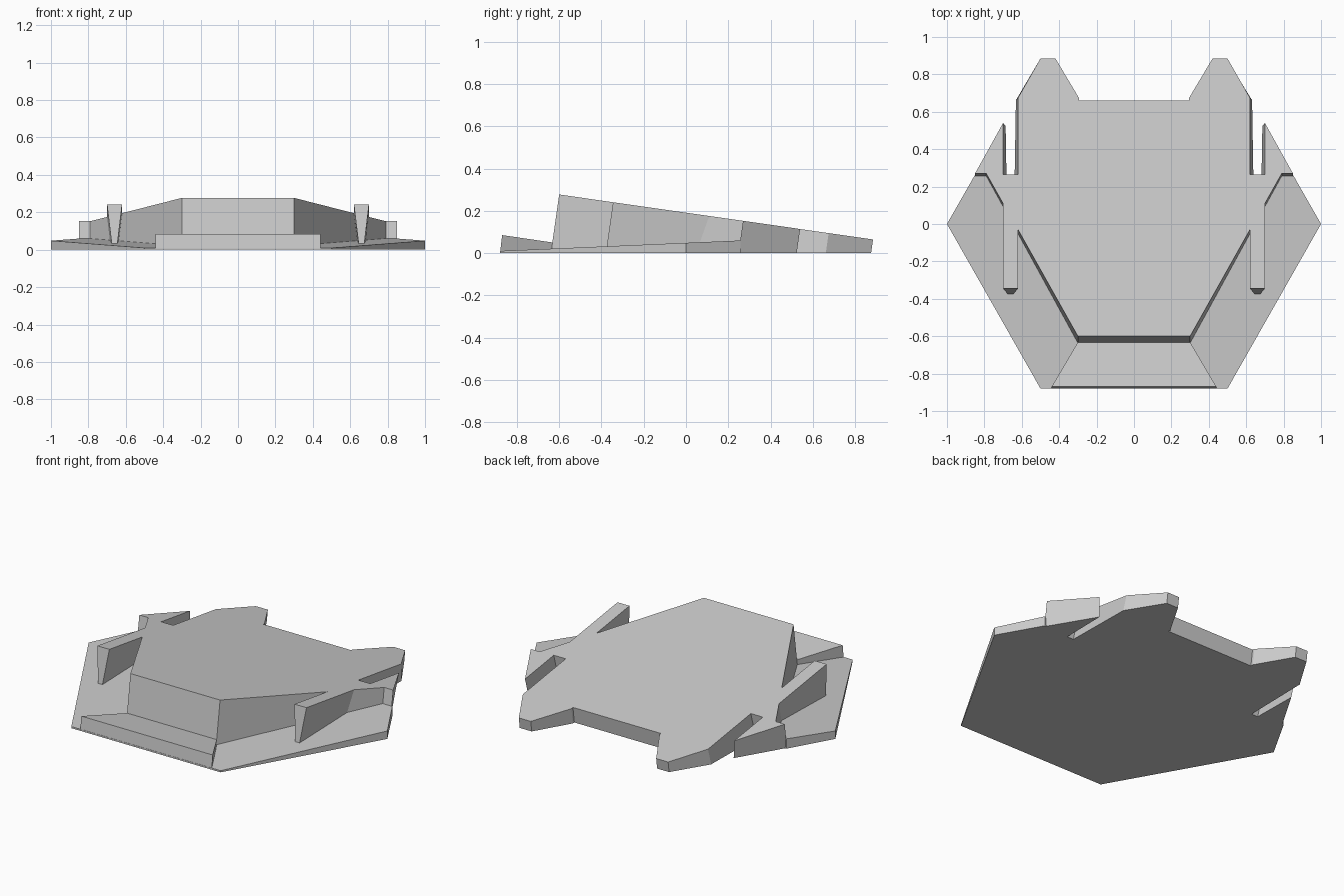
import bpy
import bmesh

if "Cube" in bpy.data.objects:
    bpy.data.objects.remove(bpy.data.objects["Cube"], do_unlink=True)

grey = bpy.data.materials.new("light grey")
grey.use_nodes = True
grey.diffuse_color = (0.6, 0.6, 0.6, 1)
grey.node_tree.nodes["Principled BSDF"].inputs["Base Color"].default_value = (0.6, 0.6, 0.6, 1)

TILT = 0.1432     # slope of the deck; its walls stand square to it
TAPER = 0.12      # inward draft of the fins and slots
RAKE = 1.78       # slope of the diagonal walls seen from above
SLOT_IN, SLOT_OUT = 0.62, 0.70


def mirrored(half):
    """Close a right-hand outline, listed front to back, with its mirror image."""
    return half + [(-p[0], *p[1:]) for p in reversed(half)]


def loft(name, top, bottom):
    """Solid between two matching loops of points."""
    bm = bmesh.new()
    upper = [bm.verts.new(p) for p in top]
    lower = [bm.verts.new(p) for p in bottom]
    bm.faces.new(upper)
    bm.faces.new(lower[::-1])
    n = len(upper)
    for i in range(n):
        j = (i + 1) % n
        bm.faces.new((upper[i], lower[i], lower[j], upper[j]))
    bmesh.ops.recalc_face_normals(bm, faces=bm.faces)
    mesh = bpy.data.meshes.new(name)
    bm.to_mesh(mesh)
    bm.free()
    mesh.materials.append(grey)
    obj = bpy.data.objects.new(name, mesh)
    bpy.context.collection.objects.link(obj)
    return obj


def deck_height(y):
    return 0.277 - TILT * (y + 0.6)


def deck_foot(x, y, joint):
    """Ground point under a deck corner, following tilt and draft."""
    z = deck_height(y)
    dx = 0
    if x == SLOT_IN:
        dx = TAPER * z
    elif x == SLOT_OUT:
        dx = -TAPER * z
    return (x + dx, y - TILT * z + (RAKE * dx if joint else 0), 0)


# Sloping deck with forward fins, rear slots and two tail lobes
deck_half = [
    (0.30, -0.60, False),
    (SLOT_IN, -0.03, True),
    (SLOT_IN, -0.345, False),
    (SLOT_OUT, -0.345, False),
    (SLOT_OUT, 0.11, True),
    (0.79, 0.27, False),
    (0.85, 0.27, False),
    (SLOT_OUT, 0.54, False),
    (SLOT_OUT, 0.265, False),
    (SLOT_IN, 0.265, False),
    (SLOT_IN, 0.675, False),
    (0.50, 0.885, False),
    (0.42, 0.885, False),
    (0.295, 0.675, False),
    (0.295, 0.66, False),
]
loft("deck",
     mirrored([(x, y, deck_height(y)) for x, y, _ in deck_half]),
     mirrored([deck_foot(*p) for p in deck_half]))

# Thin lower plate, rising gently towards the back
plate_half = [(0.50, -0.88), (1.0, 0.0), (0.853, 0.258), (0.71, 0.258), (0.68, 0.24)]
loft("lower_plate",
     mirrored([(x, y, 0.01 + 0.0435 * (y + 0.88)) for x, y in plate_half]),
     mirrored([(x, y, 0) for x, y in plate_half]))

# Front ramp, highest at its leading edge
loft("front_ramp",
     mirrored([(0.44, -0.87, 0.085), (0.30, -0.632, 0.05)]),
     mirrored([(0.44, -0.88, 0), (0.30, -0.632, 0)]))
